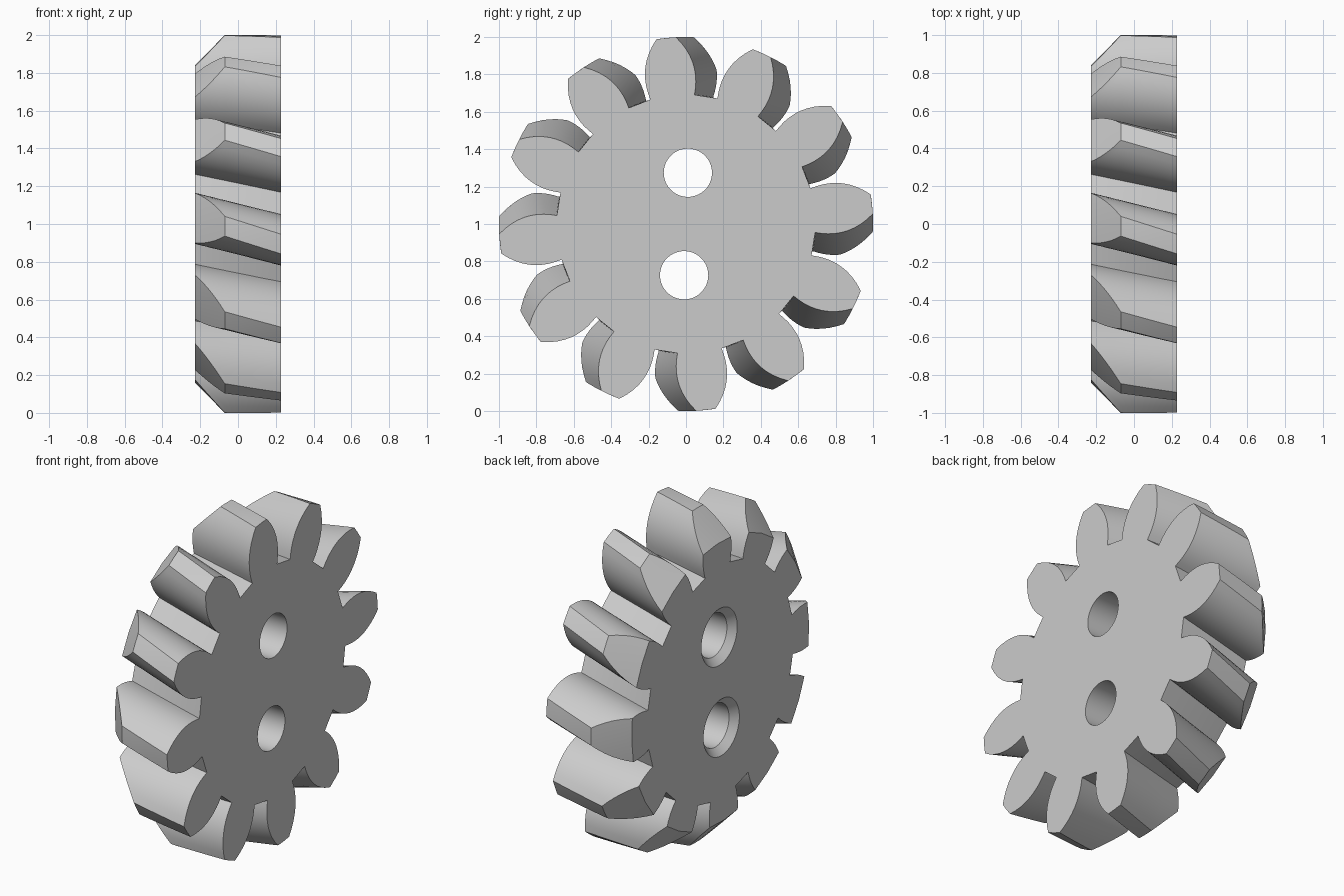
import bpy
import bmesh
from math import cos, sin, radians, pi

TEETH = 12
HALF = 0.228            # half of the gear thickness
ROOT = 0.692            # radius at the tooth gaps
BEVEL_X = -0.07         # where the tip bevel begins
BEVEL_RADIUS = 0.84     # tip radius on the bevelled face

cube = bpy.data.objects.get("Cube")
if cube:
    bpy.data.objects.remove(cube, do_unlink=True)

grey = bpy.data.materials.new("plain grey")
grey.use_nodes = True
colour = (0.6, 0.6, 0.6, 1)
grey.diffuse_color = colour
grey.node_tree.nodes["Principled BSDF"].inputs["Base Color"].default_value = colour


def loft(name, rings):
    """Skin a closed solid through rings of equal point count."""
    bm = bmesh.new()
    loops = [[bm.verts.new(p) for p in ring] for ring in rings]
    for a, b in zip(loops, loops[1:]):
        for i in range(len(a)):
            j = (i + 1) % len(a)
            bm.faces.new((a[i], a[j], b[j], b[i]))
    bm.faces.new(loops[0])
    bm.faces.new(loops[-1])
    bmesh.ops.recalc_face_normals(bm, faces=bm.faces)
    mesh = bpy.data.meshes.new(name)
    bm.to_mesh(mesh)
    bm.free()
    mesh.materials.append(grey)
    obj = bpy.data.objects.new(name, mesh)
    bpy.context.collection.objects.link(obj)
    return obj


def gear_ring(x, steps=9):
    """Toothed outline at x, turned by the helix and trimmed by the bevel."""
    t = max(0, (BEVEL_X - x) / (BEVEL_X + HALF))
    tip = 1 + (BEVEL_RADIUS - 1) * t
    twist = 1.95 + 8.3 * x / (2 * HALF)
    radii = [ROOT + (tip - ROOT) * i / steps for i in range(steps + 1)]
    flank = [(r, 10.1 - 105 * (r - 0.74) ** 2) for r in radii]
    tooth = [(r, -a) for r, a in flank] + [(tip, 0)] + flank[::-1]
    ring = []
    for k in range(TEETH):
        for r, a in tooth:
            angle = radians(a + twist + k * 360 / TEETH)
            ring.append((x, r * cos(angle), 1 + r * sin(angle)))
    return ring


def circle(x, r, y, z, n=64):
    return [(x, y + r * cos(2 * pi * i / n), z + r * sin(2 * pi * i / n))
            for i in range(n)]


# Helical gear body, with extra sections across the bevel
stations = [-HALF + (BEVEL_X + HALF) * i / 6 for i in range(7)]
stations += [BEVEL_X + (HALF - BEVEL_X) * i / 4 for i in range(1, 5)]
gear = loft("helical_gear", [gear_ring(x) for x in stations])

# Two bolt holes, countersunk on the bevelled face
for side in (1, -1):
    y, z = 0.01 * side, 1 + 0.274 * side
    cutter = loft("hole_cutter", [
        circle(-HALF - 0.04, 0.21, y, z),
        circle(-HALF + 0.04, 0.129, y, z),
        circle(HALF + 0.05, 0.129, y, z)])
    cutter.hide_render = True
    mod = gear.modifiers.new("bolt_hole", 'BOOLEAN')
    mod.operation = 'DIFFERENCE'
    mod.solver = 'EXACT'
    mod.object = cutter
    bpy.context.view_layer.objects.active = gear
    bpy.ops.object.modifier_apply(modifier=mod.name)
    bpy.data.objects.remove(cutter, do_unlink=True)

# Smooth flanks and hole walls, sharp edges elsewhere
bpy.ops.object.select_all(action='DESELECT')
gear.select_set(True)
bpy.context.view_layer.objects.active = gear
bpy.ops.object.shade_smooth_by_angle(angle=radians(28))
